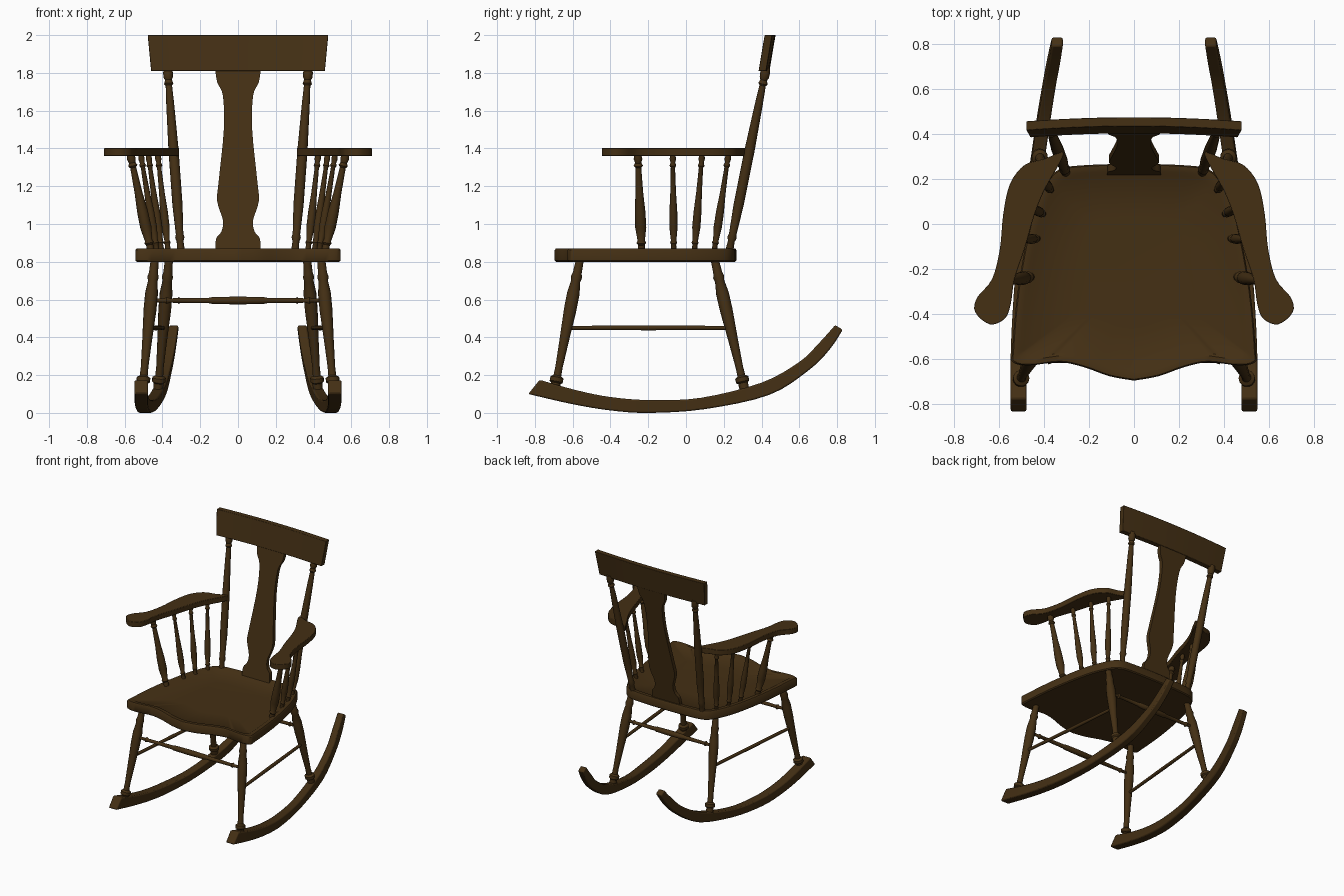
import bpy
import bmesh
import math
from mathutils import Vector

default_cube = bpy.data.objects.get("Cube")
if default_cube:
    bpy.data.objects.remove(default_cube, do_unlink=True)

# One dark stained wood for the whole chair
wood = bpy.data.materials.new("dark_brown_wood")
wood.use_nodes = True
wood_colour = (0.058, 0.029, 0.007, 1)
wood.diffuse_color = wood_colour
wood.node_tree.nodes["Principled BSDF"].inputs["Base Color"].default_value = wood_colour
parts = []


def spline(points, steps=4, closed=False):
    """Smooth curve through the given points."""
    pts = [Vector(p) for p in points]
    count = len(pts)
    result = []
    for i in range(count if closed else count - 1):
        if closed:
            a, b, c, d = (pts[(i + k) % count] for k in (-1, 0, 1, 2))
        else:
            a, b, c, d = (pts[min(max(i + k, 0), count - 1)] for k in (-1, 0, 1, 2))
        for s in range(steps):
            t = s / steps
            result.append(b + (c - a) * t / 2
                          + (a * 2 - b * 5 + c * 4 - d) * t * t / 2
                          + (b * 3 - a - c * 3 + d) * t ** 3 / 2)
    if not closed:
        result.append(pts[-1])
    return result


def loft(name, rings, bevel=0):
    """Skin a list of equal rings and cap both ends."""
    bm = bmesh.new()
    loops = [[bm.verts.new(co) for co in ring] for ring in rings]
    for low, high in zip(loops, loops[1:]):
        for i in range(len(low)):
            bm.faces.new((low[i - 1], low[i], high[i], high[i - 1]))
    bm.faces.new(loops[0])
    bm.faces.new(loops[-1])
    bmesh.ops.recalc_face_normals(bm, faces=bm.faces)
    mesh = bpy.data.meshes.new(name)
    bm.to_mesh(mesh)
    bm.free()
    mesh.materials.append(wood)
    obj = bpy.data.objects.new(name, mesh)
    bpy.context.collection.objects.link(obj)
    if bevel:
        mod = obj.modifiers.new("soft_edges", "BEVEL")
        mod.width = bevel
        mod.segments = 2
        mod.limit_method = "ANGLE"
        mod.angle_limit = math.radians(50)
    parts.append(obj)
    return obj


def turned(name, start, end, profile, sides=14):
    """Lathe a (fraction, radius) profile along a line."""
    start, end = Vector(start), Vector(end)
    axis = end - start
    spin = axis.to_track_quat("Z", "Y")
    rings = []
    for t, radius in profile:
        ring = []
        for k in range(sides):
            a = math.tau * k / sides
            ring.append(start + axis * t + spin @ Vector((radius * math.cos(a), radius * math.sin(a), 0)))
        rings.append(ring)
    return loft(name, rings)


def mirrored(point, side):
    return (point[0] * side, point[1], point[2])


# Seat: wavy front, rounded back, shallow dished top
half_seat = [(0, -.695), (.11, -.675), (.22, -.636), (.33, -.613), (.46, -.627), (.535, -.615),
             (.54, -.56), (.515, -.29), (.46, 0), (.395, .17), (.33, .243), (.2, .262), (0, .267)]
right_half = spline(half_seat)
outline = right_half + [Vector((-p.x, p.y)) for p in right_half[-2:0:-1]]
middle = Vector((0, -.2))
rings = []
for scale, z in [(.985, .8), (1, .807), (1, .862), (.988, .87), (.93, .87), (.9, .86), (.5, .855)]:
    rings.append([(*(middle + (p - middle) * scale), z) for p in outline])
loft("seat", rings)

# Back splat: vase-shaped leaning board
rings = []
for z, half in spline([(.86, .12), (.925, .115), (.96, .088), (1.02, .08), (1.12, .11), (1.22, .103),
                       (1.5, .075), (1.68, .08), (1.75, .11), (1.83, .122)]):
    y = .235 + (z - .87) * .2
    rings.append([(-half, y - .015, z), (half, y - .015, z), (half, y + .015, z), (-half, y + .015, z)])
loft("back_splat", rings)

# Crest rail: gently curved, flaring towards the top
rings = []
for i in range(13):
    u = i / 6 - 1
    bow = -.018 * u * u
    low, high = .46 * u, .478 * u
    rings.append([(low, .402 + bow, 1.81), (low, .442 + bow, 1.81),
                  (high, .474 + bow, 2), (high, .434 + bow, 2)])
loft("crest_rail", rings, .003)

# Shared turning profiles
leg_profile = [(0, .026), (.08, .026), (.09, .036), (.12, .036), (.135, .021), (.2, .02), (.4, .026),
               (.62, .034), (.74, .034), (.83, .025), (.86, .03), (.89, .024), (1, .021)]
post_profile = [(0, .021), (.05, .018), (.07, .025), (.09, .02), (.25, .027), (.55, .027), (.8, .021),
                (.9, .017), (.91, .025), (.93, .018), (.945, .025), (.97, .026), (1, .02)]
spindle_profile = [(0, .8), (.06, .7), (.08, 1), (.1, .75), (.24, 1.15), (.4, 1.1), (.6, .8),
                   (.86, .6), (.88, .95), (.91, .65), (.95, .9), (1, .7)]
stretcher_profile = [(0, .01), (.08, .011), (.09, .019), (.11, .012), (.34, .015), (.35, .019),
                     (.5, .021), (.65, .019), (.66, .015), (.89, .012), (.91, .019), (.92, .011), (1, .01)]

# Arm plan and spindle positions: top point, bottom point, thickness
arm_plan = [(.315, .32), (.395, .29), (.485, .262), (.55, .178), (.58, .045), (.595, -.11), (.63, -.245),
            (.695, -.325), (.705, -.39), (.64, -.445), (.573, -.42), (.547, -.355), (.53, -.245),
            (.485, -.11), (.44, .045), (.395, .155), (.33, .27)]
spindles = [((.57, -.255, 1.37), (.462, -.235, .86), .026), ((.515, -.07, 1.37), (.43, -.065, .86), .019),
            ((.475, .085, 1.37), (.405, .045, .86), .019), ((.425, .225, 1.37), (.37, .15, .86), .019)]

# Rocker runner: (y, z) of lower and upper edge, with sideways drift
lower_edge = [(-.835, .1), (-.605, .047), (-.4, .013), (-.195, 0), (.1, .02), (.44, .095),
              (.65, .226), (.76, .335), (.83, .44)]
upper_edge = [(-.775, .175), (-.58, .12), (-.4, .084), (-.19, .068), (.08, .08), (.4, .16),
              (.6, .27), (.7, .365), (.79, .465)]
drift = [(.512, .036), (.512, .035), (.505, .034), (.49, .033), (.455, .031), (.408, .029),
         (.375, .027), (.355, .026), (.34, .025)]

front_foot, front_top = (.508, -.7, .1), (.44, -.56, .82)
back_foot, back_top = (.425, .315, .1), (.365, .15, .82)


def along(a, b, z):
    """Point on a leg at a given height."""
    a, b = Vector(a), Vector(b)
    return a.lerp(b, (z - a.z) / (b.z - a.z))


for side, label in ((1, "left"), (-1, "right")):
    # Rocker
    rings = []
    for low, high, (x, half) in zip(spline(lower_edge), spline(upper_edge), spline(drift)):
        rings.append([(side * (x - half), *low), (side * (x + half), *low),
                      (side * (x + half), *high), (side * (x - half), *high)])
    loft(label + "_rocker", rings, .008)

    # Legs, side stretcher and back post
    turned(label + "_front_leg", mirrored(front_foot, side), mirrored(front_top, side), leg_profile)
    turned(label + "_back_leg", mirrored(back_foot, side), mirrored(back_top, side), leg_profile)
    turned(label + "_side_stretcher", mirrored(along(front_foot, front_top, .45), side),
           mirrored(along(back_foot, back_top, .45), side), [(0, .011), (.5, .013), (1, .011)])
    turned(label + "_back_post", (side * .303, .23, .86), (side * .373, .425, 1.83), post_profile)

    # Arm and its spindles
    curve = spline(arm_plan, 4, True)
    loft(label + "_arm", [[(side * p.x, p.y, z) for p in curve] for z in (1.36, 1.402)], .008)
    for number, (top, bottom, radius) in enumerate(spindles, 1):
        turned(f"{label}_arm_spindle_{number}", mirrored(bottom, side), mirrored(top, side),
               [(t, r * radius) for t, r in spindle_profile])

# Cross stretchers between the legs
for label, foot, top in (("front", front_foot, front_top), ("back", back_foot, back_top)):
    joint = along(foot, top, .595)
    turned(label + "_stretcher", mirrored(joint, -1), joint, stretcher_profile)

# Smooth the turnings while keeping crisp edges
bpy.ops.object.select_all(action="DESELECT")
for obj in parts:
    obj.select_set(True)
bpy.context.view_layer.objects.active = parts[0]
bpy.ops.object.shade_smooth_by_angle(angle=math.radians(40))
